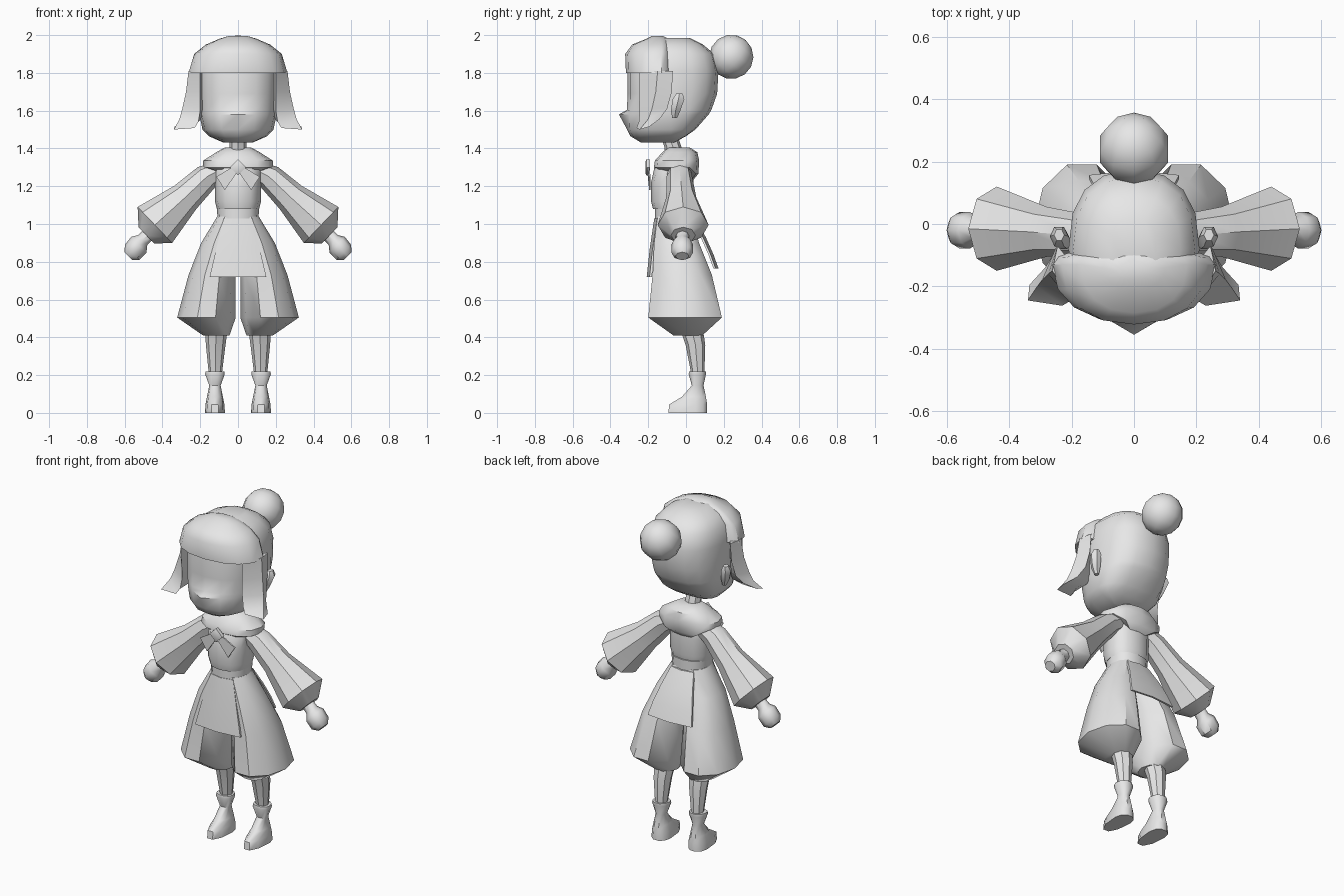
import bpy, bmesh, math
from mathutils import Vector

if "Cube" in bpy.data.objects:
    bpy.data.objects.remove(bpy.data.objects["Cube"])

grey = bpy.data.materials.new("plain_grey")
grey.diffuse_color = (0.8, 0.8, 0.8, 1)
grey.use_nodes = True
grey.node_tree.nodes["Principled BSDF"].inputs["Base Color"].default_value = grey.diffuse_color


def finish(name, bm):
    bmesh.ops.recalc_face_normals(bm, faces=bm.faces)
    me = bpy.data.meshes.new(name)
    bm.to_mesh(me)
    bm.free()
    ob = bpy.data.objects.new(name, me)
    bpy.context.collection.objects.link(ob)
    me.materials.append(grey)
    return ob


def loft(name, rings, move=None):
    """Skin a closed surface through rings of points."""
    bm = bmesh.new()
    rows = [[bm.verts.new(p) for p in r] for r in rings]
    n = len(rows[0])
    for a, b in zip(rows, rows[1:]):
        for i in range(n):
            j = (i + 1) % n
            bm.faces.new((a[i], a[j], b[j], b[i]))
    bm.faces.new(rows[0][::-1])
    bm.faces.new(rows[-1])
    return finish(name, bm)


def flat_ring(z, x, y, hw, front, back, n=16, p=1.0):
    """Level ring with its own front and back depth; p < 1 is boxier."""
    pts = []
    for i in range(n):
        a = 2 * math.pi * i / n
        c, s = math.cos(a), math.sin(a)
        c = math.copysign(abs(c) ** p, c) if abs(c) > 1e-6 else 0
        s = math.copysign(abs(s) ** p, s) if abs(s) > 1e-6 else 0
        pts.append(Vector((x + hw * c, y + (back if s > 0 else front) * s, z)))
    return pts


def tube_rings(spec, axis, n=8):
    """Rings square to an axis lying in the xz plane: (x, y, z, r in plane, r in y)."""
    d = Vector(axis).normalized()
    v = Vector((0, 1, 0))
    u = v.cross(d)
    return [[Vector((x, y, z)) + u * ru * math.cos(2 * math.pi * i / n)
             + v * rv * math.sin(2 * math.pi * i / n) for i in range(n)]
            for x, y, z, ru, rv in spec]


def panel(name, pts, width_pairs, thick=0.012):
    """Hanging cloth: rows of (half width, y, z), slightly wrapped at its sides."""
    rings = []
    for hw, y, z in pts:
        w = width_pairs * 0.015
        t = width_pairs * thick
        rings.append([Vector(q) for q in ((-hw, y + w, z), (0, y, z), (hw, y + w, z),
                      (hw, y + w + t, z), (0, y + t, z), (-hw, y + w + t, z))])
    return loft(name, rings)


# Head: front y, back y, half width for each height
head = []
for z, yf, yb, hw in [(1.432, -.24, -.06, .08), (1.465, -.295, 0, .155),
                      (1.5, -.312, .05, .188), (1.58, -.315, .12, .205),
                      (1.605, -.312, .135, .207), (1.69, -.31, .165, .21),
                      (1.81, -.31, .172, .21), (1.9, -.295, .15, .195),
                      (1.95, -.25, .09, .15), (1.985, -.15, .02, .075)]:
    yc = -.08
    head.append(flat_ring(z, 0, yc, hw, yc - yf, yb - yc, 16, .82))
head[3][12].y = -.355   # nose tip
loft("head", head)

# Front hair cap
loft("front_hair", [flat_ring(z, 0, yc, hw, yc - yf, yb - yc, 16, .9)
                    for z, yc, yf, yb, hw in [
                        (1.80, -.13, -.318, -.07, .262), (1.90, -.13, -.322, -.075, .232),
                        (1.95, -.13, -.285, -.08, .17), (1.98, -.14, -.21, -.09, .1),
                        (1.995, -.15, -.18, -.12, .05)]])

# Side locks with flared tips, and ears
lock = [[(.245, -.07, 1.81), (.262, -.15, 1.81), (.2, -.25, 1.81), (.18, -.15, 1.81)],
        [(.25, -.075, 1.7), (.275, -.16, 1.7), (.2, -.25, 1.7), (.18, -.15, 1.7)],
        [(.26, -.1, 1.61), (.295, -.18, 1.61), (.2, -.245, 1.6), (.18, -.15, 1.6)],
        [(.285, -.14, 1.555), (.31, -.2, 1.555), (.21, -.25, 1.54), (.2, -.16, 1.55)],
        [(.335, -.195, 1.515), (.34, -.245, 1.5), (.23, -.262, 1.508), (.25, -.18, 1.525)]]
for s, side in ((1, "right"), (-1, "left")):
    loft(side + "_hair_lock", [[Vector((s * x, y, z)) for x, y, z in r] for r in lock])
    loft(side + "_ear", [flat_ring(z, s * x, y, .03 * k, .036 * k, .036 * k, 6)
                         for z, x, y, k in [(1.56, .215, -.06, .4), (1.6, .225, -.055, .8),
                                            (1.66, .24, -.04, 1), (1.69, .24, -.035, .55)]])

# Hair bun
bm = bmesh.new()
bmesh.ops.create_uvsphere(bm, u_segments=10, v_segments=7, radius=.117)
bun = finish("hair_bun", bm)
bun.location = (0, .24, 1.885)
bun.rotation_euler = (math.radians(-40), 0, 0)

# Neck, torso, waist band
loft("neck", [flat_ring(z, 0, y, .045, .045, .045, 8)
              for z, y in [(1.34, -.06), (1.41, -.07), (1.47, -.09)]])
loft("bodice", [flat_ring(z, 0, -.06, hw, f, b, 12, .85)
                for z, hw, f, b in [(1.08, .112, .115, .09), (1.12, .122, .125, .1),
                                    (1.22, .122, .125, .1), (1.31, .13, .105, .1),
                                    (1.36, .08, .07, .09)]])
loft("waist_band", [flat_ring(z, 0, -.06, hw, .105, .1, 12, .85)
                    for z, hw in [(1.02, .108), (1.09, .112)]])

# Wide rolled collar, dipping at the back
collar = [flat_ring(z, 0, -.04, hw, f, b, 12, .85)
          for z, hw, f, b in [(1.27, .1, .1, .08), (1.3, .185, .13, .105),
                              (1.335, .185, .125, .11), (1.38, .115, .085, .1),
                              (1.405, .07, .055, .06)]]
for r in collar[:2]:
    for p in r:
        if p.y > .03:
            p.z -= .035
loft("collar", collar)

# Bow tails and diamond knot
for s, side in ((1, "right"), (-1, "left")):
    tail = [(.0, 1.32), (.115, 1.25), (.07, 1.18), (0, 1.28)]
    loft(side + "_bow_tail", [[Vector((s * x, y - .01 * (x < .05), z)) for x, z in tail]
                              for y in (-.195, -.187)])
loft("bow_knot", [[Vector((x * k, y, 1.3 + z * k)) for x, z in
                   ((.042, 0), (0, .042), (-.042, 0), (0, -.042))]
                  for y, k in ((-.19, 1), (-.21, 1), (-.215, .7))])

# Front apron and back tail cloth
panel("front_apron", [(.075, -.168, 1.03), (.115, -.192, .87), (.15, -.208, .72)], 1)
panel("back_cloth", [(.075, .05, 1.03), (.105, .105, .93), (.13, .145, .84),
                     (.145, .172, .765)], -1)

for s, side in ((1, "right"), (-1, "left")):
    # Balloon sleeve, wrist and hand
    ax = (s * .72, 0, -.69)
    loft(side + "_sleeve", tube_rings([
        (s * .1, -.035, 1.285, .055, .06), (s * .165, -.035, 1.25, .07, .068),
        (s * .28, -.025, 1.14, .085, .08), (s * .44, -.015, .995, .132, .135),
        (s * .485, -.015, .94, .06, .065)], ax))
    loft(side + "_hand", tube_rings([
        (s * .47, -.018, .95, .035, .035), (s * .505, -.02, .915, .036, .036),
        (s * .525, -.02, .89, .058, .058), (s * .56, -.02, .85, .056, .058),
        (s * .58, -.02, .83, .03, .035)], ax))
    # Baggy trouser leg
    loft(side + "_trouser_leg", [flat_ring(z, s * x, y, hw, d, d, 10)
         for z, x, y, hw, d in [(1.04, .05, -.06, .06, .095), (.9, .095, -.05, .1, .125),
                                (.73, .137, -.02, .125, .165), (.505, .167, -.005, .155, .205),
                                (.41, .115, .01, .07, .08)]])
    # Lower leg and boot
    loft(side + "_leg", [flat_ring(z, s * x, y, r, r, r, 8)
         for z, x, y, r in [(.44, .115, .03, .06), (.36, .118, .05, .052),
                            (.2, .12, .063, .034)]])
    loft(side + "_boot", [flat_ring(z, s * .122, .05, hw, .05 - yf, yb - .05, 10, .9)
         for z, yf, yb, hw in [(.0, -.1, .115, .053), (.045, -.095, .115, .05),
                               (.085, -.025, .108, .042), (.145, .03, .095, .03),
                               (.205, .012, .108, .052), (.22, .015, .108, .05)]])

# Smooth shading with crisp edges
for ob in bpy.context.scene.objects:
    ob.select_set(True)
    bpy.context.view_layer.objects.active = ob
bpy.ops.object.shade_smooth_by_angle(angle=math.radians(42))
